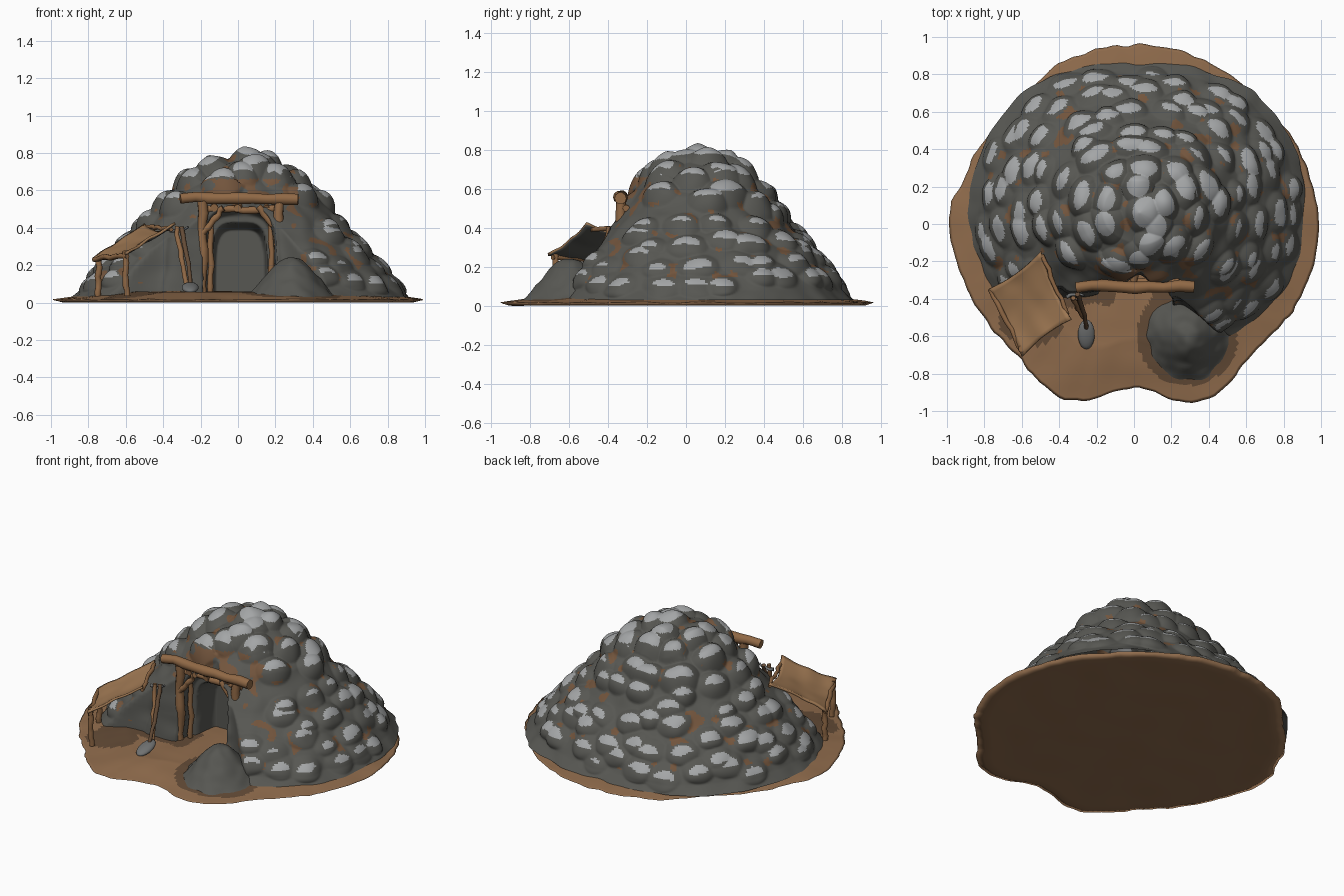
import bpy, bmesh, math, random
from mathutils import Vector, noise, kdtree

random.seed(11)
if "Cube" in bpy.data.objects:
    bpy.data.objects.remove(bpy.data.objects["Cube"])


def material(name, r, g, b):
    m = bpy.data.materials.new(name)
    m.use_nodes = True
    m.diffuse_color = (r, g, b, 1)
    m.node_tree.nodes["Principled BSDF"].inputs["Base Color"].default_value = (r, g, b, 1)
    return m


ROCK = material("dark rock", .095, .095, .085)
PALE = material("pale rock", .37, .38, .385)
RUST = material("rusty soil", .17, .09, .046)
DIRT = material("dirt", .28, .15, .073)
DAMP = material("dark dirt", .125, .07, .037)
WOOD = material("wood", .28, .14, .06)
CLOTH = material("canvas", .34, .185, .085)
IRON = material("iron", .16, .165, .165)


def around(table, angle):
    """Smooth cyclic lookup in a table of evenly spaced angles."""
    k = (angle / math.tau) % 1 * len(table)
    i = int(k)
    f = k - i
    f = f * f * (3 - 2 * f)
    return table[i % len(table)] * (1 - f) + table[(i + 1) % len(table)] * f


def finish(name, bm, mats, rule=None):
    bmesh.ops.recalc_face_normals(bm, faces=bm.faces)
    bm.normal_update()
    for f in bm.faces:
        f.smooth = True
        if rule:
            f.material_index = rule(f)
    me = bpy.data.meshes.new(name)
    bm.to_mesh(me)
    bm.free()
    for m in mats:
        me.materials.append(m)
    ob = bpy.data.objects.new(name, me)
    bpy.context.collection.objects.link(ob)
    return ob


def polar(name, sides, rings, point, mats, rule=None):
    """Closed skin of rings; point(angle, t) gives each position."""
    bm = bmesh.new()
    rows = [[bm.verts.new(point(math.tau * i / sides, j / rings)) for i in range(sides)]
            for j in range(rings + 1)]
    for a, b in zip(rows, rows[1:]):
        for i in range(sides):
            k = (i + 1) % sides
            bm.faces.new((a[i], b[i], b[k], a[k]))
    bmesh.ops.remove_doubles(bm, verts=bm.verts, dist=.00005)
    return finish(name, bm, mats, rule)


def log(name, a, b, radius, mat=WOOD, gnarl=.006, tip=1.0):
    """Slightly crooked pole from a to b."""
    cu = bpy.data.curves.new(name, "CURVE")
    cu.dimensions = "3D"
    cu.bevel_depth, cu.bevel_resolution, cu.use_fill_caps = radius, 3, True
    sp = cu.splines.new("POLY")
    n = 9
    sp.points.add(n - 1)
    a, b = Vector(a), Vector(b)
    for i, p in enumerate(sp.points):
        t = i / (n - 1)
        off = Vector([random.uniform(-gnarl, gnarl) for _ in range(3)])
        p.co = (*(a.lerp(b, t) + off), 1)
        p.radius = (1 + (tip - 1) * t) * random.uniform(.88, 1.1)
    ob = bpy.data.objects.new(name, cu)
    bpy.context.collection.objects.link(ob)
    me = bpy.data.meshes.new_from_object(ob.evaluated_get(bpy.context.evaluated_depsgraph_get()))
    bpy.data.objects.remove(ob)
    bm = bmesh.new()
    bm.from_mesh(me)
    bpy.data.meshes.remove(me)
    return finish(name, bm, [mat])


# Rock mound: footprint, front cliff limit and slope profile
CX, CY = .03, .06
FOOT = [.88, .90, .89, .83, .79, .84, .90, .91, .92, .89, .85, .82, .80, .80, .84, .88]
CLIFF = [2, 2, 2, 2, 2, 2, 2, 2, 2, 1.1, .62, .48, .38, .54, 1, 1.5]
SLOPE = [(0, .785), (.2, .74), (.32, .67), (.46, .56), (.53, .48), (.63, .38),
         (.76, .27), (.86, .17), (.94, .08), (1, .03)]


def slope_z(f):
    for (f0, z0), (f1, z1) in zip(SLOPE, SLOPE[1:]):
        if f <= f1:
            return z0 + (z1 - z0) * (f - f0) / (f1 - f0)
    return SLOPE[-1][1]


def base(angle, f):
    z = slope_z(f)
    full, limit = around(FOOT, angle) * f, around(CLIFF, angle) * (1 - .25 * z)
    r = min(full, limit)
    return Vector((CX + r * math.cos(angle), CY + r * math.sin(angle), z)), full > limit


# Boulder centres in loose rings: position, radius, strength
boulders = []
for f in (.03, .18, .32, .45, .57, .69, .81, .91):
    count = max(1, round(math.tau * .85 * f / .17))
    for i in range(count):
        a = math.tau * (i + random.uniform(-.3, .3)) / count + f * 9
        p, cliff = base(a, min(.92, f + random.uniform(-.05, .05)))
        behind_frame = p.y < -.16 and abs(p.x) < .38 and p.z < .62
        if not cliff and not behind_frame:
            size = random.uniform(.088, .108) if f < .5 else random.uniform(.07, .095)
            boulders.append((p, size, random.uniform(.75, 1.1)))
tree = kdtree.KDTree(len(boulders))
for i, boulder in enumerate(boulders):
    tree.insert(boulder[0], i)
tree.balance()


def bump(p):
    out = Vector((p.x - CX, p.y - CY, 0))
    side = Vector((-out.y, out.x, 0)).normalized() if out.length > .3 else Vector((0, 1, 0))
    best = 0
    for co, i, d in tree.find_n(p, 4):
        r, strength = boulders[i][1:]
        along = (p - co).dot(side)
        best = max(best, strength * (1 - (d * d - .35 * along * along) / (r * r)))
    return best


def outward(p):
    return (p - Vector((CX, CY, .1))).normalized()


def hollow(p, width, height, back):
    """Push the front face inward inside a rounded doorway."""
    q = (abs(p.x - .01) / width) ** 4 + (max(0, p.z - .04) / height) ** 5
    if p.y < -.17 and q < 1:
        k = min(1, (1 - q) * 2.2)
        p.y = max(p.y, p.y + (back - p.y) * k * k * (3 - 2 * k))


def mound_point(angle, t):
    p, cliff = base(angle, t)
    out = outward(p)
    p += out * (bump(p) * (.04 + .05 * max(0, p.z - .3)) + .014 * noise.noise(p * 9))
    p.z = max(p.z, .01)
    hollow(p, .2, .47, -.24)
    hollow(p, .15, .39, -.06)
    return p


def mound_rule(f):
    c = f.calc_center_median()
    mouth = c.y < -.05 and abs(c.x) < .21 and c.z < .52
    cliff = c.y < -.25 and -.5 < c.x < .22 and c.z < .45
    if mouth or cliff or c.z < .1:
        return 0
    h = bump(c - outward(c) * .03)
    if h > (.55 if c.z > .5 else .6) and f.normal.z > .6:
        return 1
    above_lintel = c.y < -.18 and abs(c.x) < .32 and .55 < c.z < .66
    if above_lintel and noise.noise(c * 11) > -.1 or h < .35 and noise.noise(c * 12) > .3:
        return 2
    return 0


polar("rock_mound", 400, 150, mound_point, [ROCK, PALE, RUST], mound_rule)

# Spoil heap beside the entrance
HEAP = Vector((.285, -.595, 0))


def heap_point(angle, t):
    r = .265 * t * (1 + .04 * math.sin(angle * 3))
    z = .02 + .225 * (.5 + .5 * math.cos(math.pi * t)) ** .8
    p = HEAP + Vector((r * math.cos(angle), r * math.sin(angle), z))
    p.z += .014 * noise.noise(p * 14)
    return p


polar("spoil_heap", 64, 24, heap_point, [ROCK])

# Ground slab with a ragged rim
RIM = [.99, .97, .94, .955, .96, .95, .89, .93, .99, .955, .935, 1.01, .875, 1.02, .94, .975]


def ground_point(angle, t):
    u = t / .75 if t < .75 else (1 - t) / .25
    ragged = noise.noise((12 * math.cos(angle), 12 * math.sin(angle), 0))
    rim = around(RIM, angle) + .016 * ragged
    p = Vector((rim * u * math.cos(angle), rim * u * math.sin(angle), 0))
    if t <= .75:
        p.z = .016 + .042 * min(1, (1 - u) / .3) + .006 * noise.noise(p * 6)
    else:
        p.z = .004 * (1 + noise.noise(p * 4)) * min(1, 5 * (1 - u))
    return p


def ground_rule(f):
    c = f.calc_center_median()
    a = math.atan2(c.y - CY, c.x - CX)
    gap = math.hypot(c.x - CX, c.y - CY) - min(around(FOOT, a), around(CLIFF, a))
    near_heap = math.hypot(c.x - HEAP.x, c.y - HEAP.y) < .27
    shade = math.hypot((c.x + .55) / .17, (c.y + .52) / .13) < 1
    fringe = gap < .05 and -.7 < c.x < .3 and not abs(c.x) < .1
    return int(f.normal.z > 0 and c.y < -.2 and (fringe or near_heap or shade))


polar("ground", 200, 80, ground_point, [DIRT, DAMP], ground_rule)

# Timber entrance frame
log("lintel", (-.31, -.335, .56), (.32, -.335, .55), .031, gnarl=.007)
log("inner_lintel", (-.18, -.31, .5), (.24, -.31, .495), .02)
for side, x in (("right", -.19), ("left", .22)):
    s = 1 if x < 0 else -1
    log(side + "_post", (x, -.33, .03), (x, -.33, .54), .027)
    log(side + "_inner_post", (x + s * .045, -.28, .03), (x + s * .04, -.29, .5), .016)
    log(side + "_brace", (x, -.335, .37), (x + s * .11, -.33, .51), .017)
for i, x in enumerate((-.13, .0, .15)):
    log("roof_log_%d" % i, (x, -.33, .505), (x, -.2, .52), .02, gnarl=.003)

# Canvas lean-to with a dark underside
corners = [Vector(c) for c in ((-.78, -.35, .24), (-.6, -.71, .265),
                               (-.34, -.51, .425), (-.5, -.15, .43))]
bm = bmesh.new()
N = 16
middle = sum(corners, Vector()) / 4
rows = []
for i in range(N + 1):
    u = i / N
    row = []
    for j in range(N + 1):
        v = j / N
        p = corners[0].lerp(corners[1], v).lerp(corners[3].lerp(corners[2], v), u)
        pinch = max(abs(u - .5), abs(v - .5)) * 2
        bow = 4 * (u * (1 - u) + v * (1 - v)) * pinch ** 4
        p += (middle - p) * .1 * min(1, bow)
        p.z += -.035 * 4 * v * (1 - v) * (.4 + .6 * u) + .012 * noise.noise(p * 9)
        row.append(bm.verts.new(p))
    rows.append(row)
for a, b in zip(rows, rows[1:]):
    for j in range(N):
        bm.faces.new((a[j], b[j], b[j + 1], a[j + 1]))
canopy = finish("canopy", bm, [CLOTH, ROCK])
if canopy.data.polygons[0].normal.z < 0:
    canopy.data.flip_normals()
shell = canopy.modifiers.new("thickness", "SOLIDIFY")
shell.thickness, shell.material_offset = .014, 1

# Lean-to poles
log("back_pole", (-.745, -.375, .03), (-.745, -.375, .245), .017)
log("front_pole", (-.595, -.665, .03), (-.6, -.67, .27), .017)
log("low_rail", (-.77, -.35, .235), (-.59, -.69, .25), .014)
log("high_rail", (-.49, -.17, .405), (-.36, -.48, .395), .012)

# Leaning tools
log("shovel_handle", (-.25, -.56, .09), (-.3, -.37, .4), .012, DAMP)
log("pick_handle", (-.27, -.5, .06), (-.33, -.39, .41), .013)
log("pick_head", (-.36, -.385, .38), (-.27, -.38, .4), .011, IRON, tip=.5)


def blade_point(angle, t):
    r = math.sin(math.pi * t)
    return Vector((-.255 + .045 * r * math.cos(angle), -.59 + .08 * r * math.sin(angle),
                   .08 + .022 * math.cos(math.pi * t) + .02 * r * math.sin(angle)))


polar("shovel_blade", 20, 10, blade_point, [IRON])
